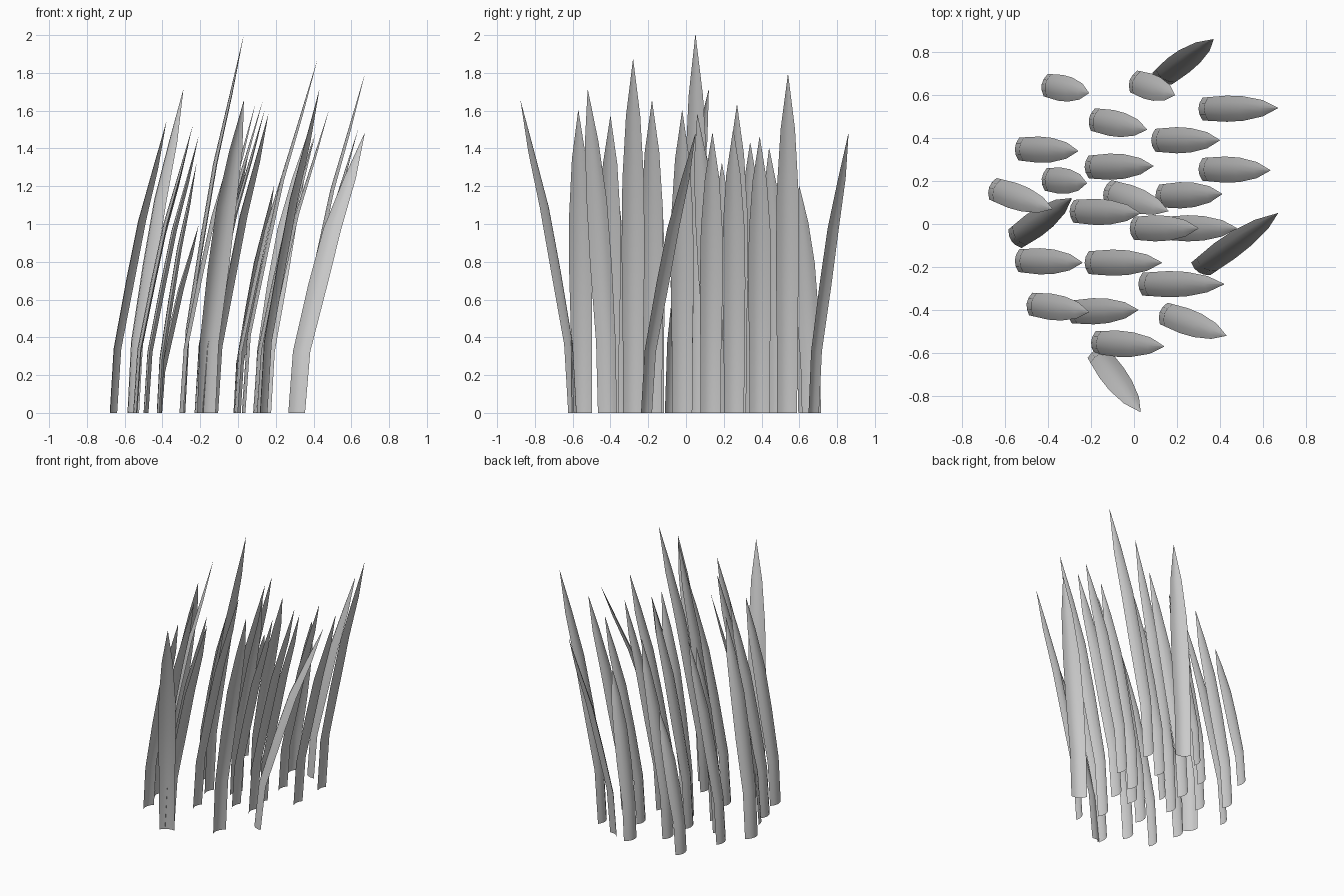
import bpy
import bmesh
from math import radians
from mathutils import Matrix, Vector

default_cube = bpy.data.objects.get("Cube")
if default_cube:
    bpy.data.objects.remove(default_cube, do_unlink=True)

# One plain grey for every blade
grey = bpy.data.materials.new("plain_grey")
grey.use_nodes = True
colour = (.6, .6, .6, 1)
grey.diffuse_color = colour
grey.node_tree.nodes["Principled BSDF"].inputs["Base Color"].default_value = colour

# Shared blade profile: (share of lean, share of height, half width)
PROFILE = [(0, 0, .053), (.07, .22, .055), (.3, .46, .061),
           (.51, .66, .057), (.77, .84, .038), (1, 1, .001)]
ACROSS = [-1, -.5, 0, .5, 1]
CUP = .36  # depth of the curved section relative to its half width

# Blades from back to front: root x, root y, tip x, tip y, height,
# and for some a turn in degrees away from the direction of lean
BLADES = [
    (.12, .66, .37, .86, 1.48, 20),
    (-.43, .65, -.21, .61, .99),
    (-.02, .67, .19, .6, 1.2),
    (.3, .535, .67, .54, 1.79),
    (-.21, .49, .06, .44, 1.4),
    (.08, .39, .4, .39, 1.46),
    (-.555, .35, -.26, .34, 1.43),
    (-.23, .265, .09, .27, 1.63),
    (.3, .255, .635, .25, 1.5),
    (-.43, .21, -.22, .19, 1.32),
    (-.675, .17, -.38, .07, 1.54),
    (-.14, .16, .16, .06, 1.58),
    (.1, .13, .41, .14, 1.48),
    (-.3, .06, .03, .05, 2),
    (-.57, -.08, -.29, .12, 1.71),
    (-.02, -.02, .3, -.02, 1.48),
    (.12, -.02, .48, -.02, 1.6),
    (.3, -.225, .67, .05, 1.48, 20),
    (-.555, -.17, -.24, -.18, 1.52),
    (-.23, -.18, .13, -.18, 1.65),
    (.02, -.28, .42, -.28, 1.87),
    (-.5, -.37, -.21, -.41, 1.46),
    (-.31, -.41, .02, -.4, 1.57),
    (.12, -.41, .43, -.52, 1.71),
    (-.2, -.55, .14, -.57, 1.6),
    (-.175, -.585, .03, -.875, 1.65, -12),
]


def make_blade(name, root_x, root_y, tip_x, tip_y, height, turn=0):
    """Sweep a cupped cross-section along the leaning profile."""
    root = Vector((root_x, root_y, 0))
    lean = Vector((tip_x, tip_y, 0)) - root
    forward = Matrix.Rotation(radians(turn), 3, "Z") @ lean.normalized()
    side = Vector((-forward.y, forward.x, 0))
    up = Vector((0, 0, height))

    bm = bmesh.new()
    rings = []
    for along, rise, half in PROFILE:
        centre = root + lean * along + up * rise
        rings.append([bm.verts.new(centre + side * (half * s)
                                   + forward * (half * CUP * s * s))
                      for s in ACROSS])
    for low, high in zip(rings, rings[1:]):
        for i in range(len(ACROSS) - 1):
            bm.faces.new((low[i + 1], low[i], high[i], high[i + 1]))
    for face in bm.faces:
        face.smooth = True

    mesh = bpy.data.meshes.new(name)
    bm.to_mesh(mesh)
    bm.free()
    mesh.materials.append(grey)
    blade = bpy.data.objects.new(name, mesh)
    bpy.context.collection.objects.link(blade)


# Plant the whole clump
for number, values in enumerate(BLADES, start=1):
    make_blade(f"grass_blade_{number}", *values)
